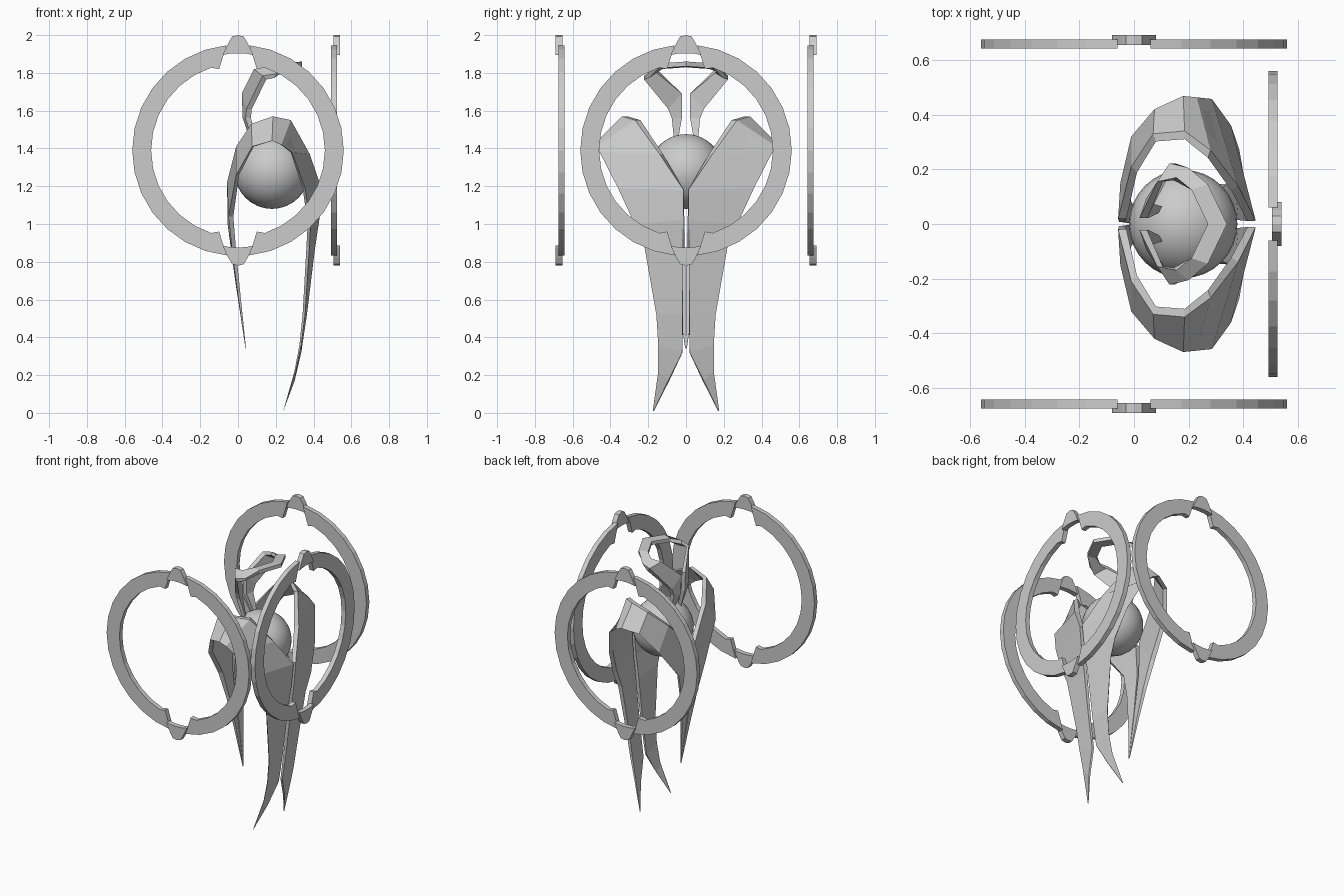
import bpy, bmesh, math
from mathutils import Vector

grey = bpy.data.materials.new("plain grey")
grey.diffuse_color = (0.6, 0.6, 0.6, 1)


def loft(name, strips):
    """Each strip is a list of four-point cross sections, skinned and capped."""
    bm = bmesh.new()
    for sections in strips:
        rows = [[bm.verts.new(p) for p in s] for s in sections]
        for a, b in zip(rows, rows[1:]):
            for i in range(4):
                j = (i + 1) % 4
                bm.faces.new((a[i], a[j], b[j], b[i]))
        bm.faces.new(rows[0][::-1])
        bm.faces.new(rows[-1])
    bmesh.ops.remove_doubles(bm, verts=bm.verts, dist=0.0005)
    bmesh.ops.recalc_face_normals(bm, faces=bm.faces)
    me = bpy.data.meshes.new(name)
    bm.to_mesh(me)
    bm.free()
    ob = bpy.data.objects.new(name, me)
    bpy.context.collection.objects.link(ob)
    me.materials.append(grey)
    return ob


def flip_y(strip):
    return [[(x, -y, z) for x, y, z in s] for s in strip]


# Rings: two half hoops with slanted ends, plus a clasp at top and bottom
CZ = 1.39


def slab(pairs, d0, d1, place):
    return [[place(*a, d0), place(*b, d0), place(*b, d1), place(*a, d1)]
            for a, b in pairs]


def polar(r, deg):
    a = math.radians(deg)
    return (r * math.sin(a), r * math.cos(a))


half = [((0.10, 0.43), (0.06, 0.556))]
half += [(polar(0.46, a), polar(0.56, a)) for a in range(18, 169, 12)]
half += [((0.10, -0.43), (0.06, -0.556))]
clasp = [((-0.08, 0.505), (-0.077, 0.515)), ((-0.05, 0.511), (-0.05, 0.57)),
         ((-0.03, 0.513), (-0.03, 0.603)), ((0, 0.514), (0, 0.61)),
         ((0.03, 0.513), (0.03, 0.603)), ((0.05, 0.511), (0.05, 0.57)),
         ((0.08, 0.505), (0.077, 0.515))]


def scaled(pairs, su, sv):
    return [tuple((u * su, v * sv) for u, v in p) for p in pairs]


places = {
    "front": lambda u, v, d: (u, -d, CZ + v),
    "back": lambda u, v, d: (u, d, CZ + v),
    "right": lambda u, v, d: (d - 0.15, u, CZ + v),
}
for side, place in places.items():
    loft(side + "_ring", [slab(scaled(half, s, 1), 0.642, 0.675, place) for s in (1, -1)])
    loft(side + "_ring_clasps", [slab(scaled(clasp, 1, s), 0.655, 0.69, place) for s in (1, -1)])

# Central ball
bpy.ops.mesh.primitive_uv_sphere_add(segments=32, ring_count=16, radius=0.198,
                                     location=(0.18, 0, 1.278))
ball = bpy.context.object
ball.name = "ball"
ball.data.materials.append(grey)
bpy.ops.object.shade_smooth()

# Arched shells: (upper edge, lower edge, thickness) from long tip to short tip
shell = [
    ((0.24, 0.172, 0.01), (0.24, 0.176, 0.01), 0.002),
    ((0.30, 0.095, 0.17), (0.305, 0.147, 0.22), 0.01),
    ((0.335, 0.02, 0.32), (0.335, 0.147, 0.36), 0.014),
    ((0.365, 0.018, 0.52), (0.355, 0.157, 0.52), 0.018),
    ((0.405, 0.016, 0.85), (0.378, 0.22, 0.88), 0.024),
    ((0.43, 0.014, 1.02), (0.385, 0.272, 1.0), 0.028),
    ((0.445, 0.012, 1.18), (0.355, 0.36, 1.19), 0.03),
    ((0.38, 0.14, 1.37), (0.285, 0.457, 1.38), 0.03),
    ((0.28, 0.27, 1.55), (0.23, 0.463, 1.42), 0.03),
    ((0.185, 0.34, 1.57), (0.18, 0.468, 1.44), 0.03),
    ((0.07, 0.33, 1.53), (0.075, 0.42, 1.41), 0.03),
    ((-0.01, 0.21, 1.41), (-0.01, 0.32, 1.26), 0.03),
    ((-0.058, 0.02, 1.22), (-0.05, 0.15, 1.04), 0.03),
    ((-0.055, 0.008, 1.0), (-0.03, 0.09, 0.85), 0.022),
    ((-0.015, 0.003, 0.70), (0.0, 0.045, 0.62), 0.014),
    ((0.04, 0.001, 0.345), (0.04, 0.004, 0.34), 0.002),
]


def inward(p, t):
    v = Vector((0.19 - p[0], -p[1], 0)).normalized() * t
    return (p[0] + v.x, p[1] + v.y, p[2])


strip = [[u, l, inward(l, t), inward(u, t)] for u, l, t in shell]
loft("left_shell", [strip])
loft("right_shell", [flip_y(strip)])

# Crest: a bent band that rises from the ball and loops forward
crest = [
    ((0.27, 0, 1.855), (0.34, 0, 1.86)),
    ((0.21, 0.125, 1.845), (0.27, 0.145, 1.85)),
    ((0.155, 0.17, 1.83), (0.20, 0.205, 1.795)),
    ((0.085, 0.155, 1.82), (0.13, 0.222, 1.785)),
    ((0.02, 0.022, 1.69), (0.045, 0.095, 1.61)),
    ((0.025, 0.022, 1.56), (0.04, 0.075, 1.56)),
    ((0.07, 0.045, 1.43), (0.08, 0.062, 1.43)),
]
offsets = [(0, 0, -0.025)] * 2 + [(-0.01, -0.01, -0.022)] + [(0.02, 0, -0.02)] \
    + [(0.028, 0, 0)] * 3
band = [[a, b, tuple(Vector(b) + Vector(o)), tuple(Vector(a) + Vector(o))]
        for (a, b), o in zip(crest, offsets)]
loft("crest", [flip_y(band)[::-1] + band[1:]])
